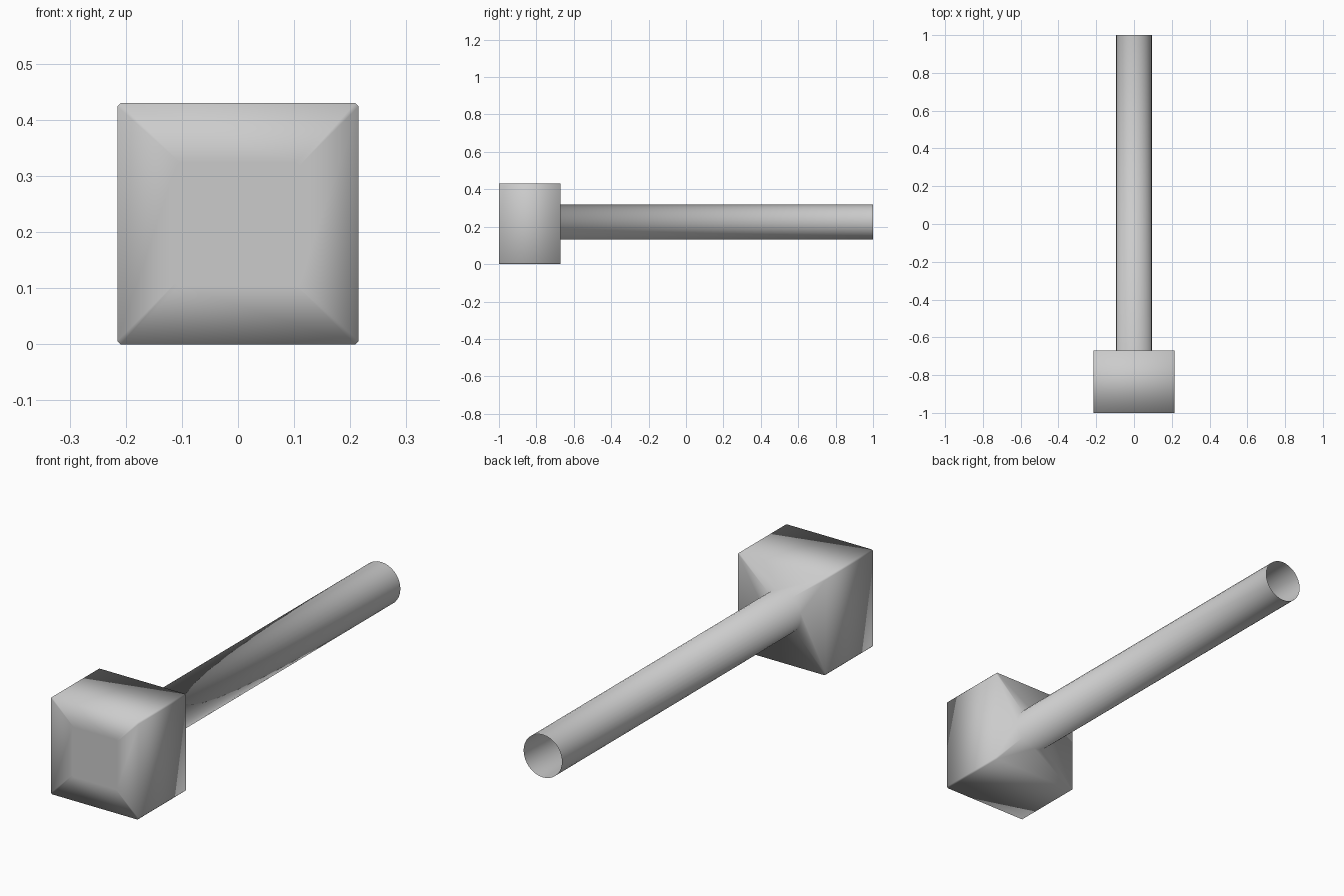
import bpy, bmesh
from math import sin, cos, tau

if "Cube" in bpy.data.objects:
    bpy.data.objects.remove(bpy.data.objects["Cube"])

SIDES = 32
HALF, BEVEL = 0.215, 0.006
HEAD_Z, TUBE_Z, TUBE_R = 0.215, 0.225, 0.094
FRONT, BACK, END = -1.0, -0.67, 1.0

bm = bmesh.new()


def ring(points, y):
    """Closed loop of vertices in the plane at y."""
    return [bm.verts.new((x, y, z)) for x, z in points]


def skin(a, b):
    """Quads between two rings of equal count."""
    for i in range(len(a)):
        j = (i + 1) % len(a)
        bm.faces.new((a[i], a[j], b[j], b[i]))


def square(half, cut):
    """Square outline with clipped corners."""
    s = half - cut
    pts = [(half, -s), (half, s), (s, half), (-s, half),
           (-half, s), (-half, -s), (-s, -half), (s, -half)]
    return [(x, HEAD_Z + z) for x, z in pts]


circle = [(TUBE_R * cos(tau * i / SIDES), TUBE_Z + TUBE_R * sin(tau * i / SIDES))
          for i in range(SIDES)]

# Block head, with an inner panel on the front
panel = ring(square(0.11, BEVEL), FRONT)
front = ring(square(HALF, BEVEL), FRONT)
back = ring(square(HALF, BEVEL), BACK)
bm.faces.new(panel)
skin(panel, front)
skin(front, back)

# Open handle tube
root = ring(circle, BACK)
tip = ring(circle, END)
skin(root, tip)

# Back of the head, fanned around the tube opening
edges = [bm.edges.get((r[i], r[(i + 1) % len(r)]))
         for r in (back, root) for i in range(len(r))]
bmesh.ops.bridge_loops(bm, edges=edges)
bmesh.ops.recalc_face_normals(bm, faces=bm.faces)

mesh = bpy.data.meshes.new("mallet")
bm.to_mesh(mesh)
bm.free()
mesh.shade_smooth()
mallet = bpy.data.objects.new("mallet", mesh)
bpy.context.collection.objects.link(mallet)
